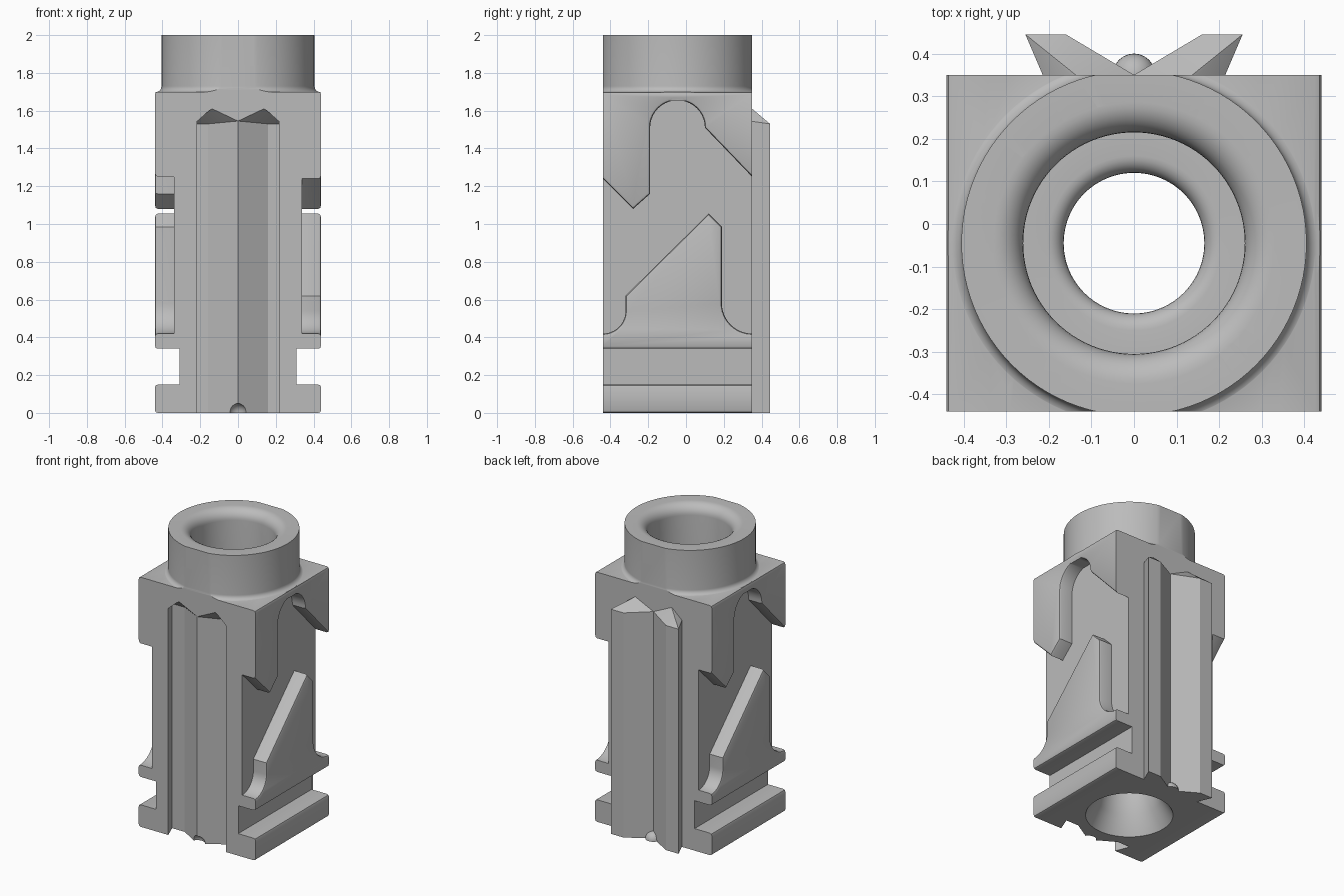
import bpy, bmesh, math
from mathutils import Vector

old = bpy.data.objects.get("Cube")
if old:
    bpy.data.objects.remove(old, do_unlink=True)

grey = bpy.data.materials.new("light_grey")
grey.use_nodes = True
colour = (0.5, 0.5, 0.5, 1)
grey.diffuse_color = colour
grey.node_tree.nodes["Principled BSDF"].inputs["Base Color"].default_value = colour

FRONT, BACK, SIDE, SHOULDER = -0.44, 0.35, 0.44, 1.70
MID = (FRONT + BACK) / 2


def make(name, bm):
    bmesh.ops.recalc_face_normals(bm, faces=bm.faces)
    mesh = bpy.data.meshes.new(name)
    bm.to_mesh(mesh)
    bm.free()
    mesh.materials.append(grey)
    ob = bpy.data.objects.new(name, mesh)
    bpy.context.collection.objects.link(ob)
    return ob


def combine(target, tool, operation):
    """Apply a boolean and discard the helper."""
    mod = target.modifiers.new("combine", 'BOOLEAN')
    mod.operation, mod.solver, mod.object = operation, 'EXACT', tool
    bpy.context.view_layer.objects.active = target
    bpy.ops.object.modifier_apply(modifier=mod.name)
    bpy.data.objects.remove(tool, do_unlink=True)


def prism(points, step):
    bm = bmesh.new()
    face = bm.faces.new([bm.verts.new(p) for p in points])
    out = bmesh.ops.extrude_face_region(bm, geom=[face])
    verts = [g for g in out["geom"] if isinstance(g, bmesh.types.BMVert)]
    bmesh.ops.translate(bm, verts=verts, vec=step)
    return bm


def arc(cx, cy, r, start, end, n=12):
    angles = [math.radians(start + (end - start) * i / n) for i in range(n + 1)]
    return [(cx + r * math.cos(a), cy + r * math.sin(a)) for a in angles]


def plate(name, outline, turned):
    """Raised side plate with softened outer rim; ends stay flush."""
    inner = 0.29
    bm = prism([(inner, y, z) for y, z in outline], (SIDE - inner, 0, 0))

    def rim(e):
        a, b = (v.co for v in e.verts)
        at_end = abs(a.y - b.y) < 1e-4 and min(abs(a.y - FRONT), abs(a.y - BACK)) < 1e-4
        return min(a.x, b.x) > SIDE - 1e-4 and not at_end

    bmesh.ops.bevel(bm, geom=[e for e in bm.edges if rim(e)], offset=0.015,
                    segments=2, profile=0.5, affect='EDGES')
    if turned:
        for v in bm.verts:
            v.co.x, v.co.y = -v.co.x, 2 * MID - v.co.y
    return make(name, bm)


def lathe(name, profile, steps=96):
    bm = bmesh.new()
    verts = [bm.verts.new((r, MID, z)) for r, z in profile]
    edges = [bm.edges.new(pair) for pair in zip(verts, verts[1:])]
    bmesh.ops.spin(bm, geom=verts + edges, cent=(0, MID, 0), axis=(0, 0, 1),
                   angle=math.tau, steps=steps, use_merge=True)
    bmesh.ops.remove_doubles(bm, verts=bm.verts, dist=1e-5)
    return make(name, bm)


def prong(name, side, face_y, root):
    """One half of the split dovetail, with a hipped top."""
    bm = bmesh.new()
    section = [(0, 0), (0.16, 0.095), (0.255, 0.095), (0.21, 0)]
    for x, y in section:
        for z in (-root if face_y < 0 else 0, 1.545 - 0.16 * y):
            bm.verts.new((side * x, face_y + y, z))
    bm.verts.new((side * 0.137, face_y, 1.61))
    # Carry the root through the body face
    for v in list(bm.verts):
        if abs(v.co.y - face_y) < 1e-5:
            bm.verts.new(v.co + Vector((0, -root, 0)))
    bmesh.ops.convex_hull(bm, input=bm.verts)
    return make(name, bm)


# Core with a slot across each side
half = [(0.34, 0), (0.34, 0.15), (0.31, 0.15), (0.31, 0.34), (0.34, 0.34), (0.34, SHOULDER)]
outline = half + [(-x, z) for x, z in reversed(half)]
body = make("body", prism([(x, FRONT, z) for x, z in outline], (0, BACK - FRONT, 0)))

# Raised plates, the same on both sides by a half turn
foot = [(FRONT, 0), (BACK, 0), (BACK, 0.15), (FRONT, 0.15)]
ramp = ([(FRONT, 0.34), (BACK, 0.34)] + arc(BACK, 0.58, 0.16, 270, 180)
        + [(0.19, 0.985), (0.12, 1.055), (-0.32, 0.62)] + arc(FRONT, 0.54, 0.12, 0, -90))
hood = ([(FRONT, SHOULDER), (FRONT, 1.24), (-0.28, 1.08), (-0.19, 1.16)]
        + arc(MID, 1.51, 0.145, 180, 0, 20) + [(BACK, 1.25), (BACK, SHOULDER)])
for turned in (False, True):
    for name, shape in (("foot", foot), ("ramp", ramp), ("hood", hood)):
        combine(body, plate(name, shape, turned), 'UNION')

# Round collar with a fillet, trimmed flush with front and back
collar = lathe("collar", [(0, 2), (0.405, 2)] + arc(0.437, 1.73, 0.032, 180, 270, 8)
               + [(0.437, 1.65), (0, 1.65)])
trim = make("trim", prism([(x, y, 1.5) for x, y in
                           ((-SIDE, FRONT), (SIDE, FRONT), (SIDE, BACK), (-SIDE, BACK))], (0, 0, 1)))
combine(collar, trim, 'INTERSECT')
# Keep the collar root inside the rounded shoulder
combine(body, collar, 'UNION')

# Stepped bore with a rounded mouth and a flared base
bore = lathe("bore", [(0, 2.1), (0.33, 2.1)] + arc(0.33, 1.93, 0.07, 90, 180, 8)
             + [(0.26, 1.2)] + arc(0.205, 1.16, 0.04, 90, 180, 6)
             + [(0.165, 0.28), (0.2, 0.12), (0.27, 0), (0.27, -0.1), (0, -0.1)])
combine(body, bore, 'DIFFERENCE')

# Dovetail groove in front, matching tongue behind
for side in (-1, 1):
    combine(body, prong("groove", side, FRONT, 0.02), 'DIFFERENCE')
    prong("tongue_" + ("left" if side > 0 else "right"), side, BACK, 0.01)

# Locating dimple in front, bump behind
for name, y in (("dimple", FRONT), ("bump", BACK)):
    bm = bmesh.new()
    bmesh.ops.create_uvsphere(bm, u_segments=24, v_segments=16, radius=0.05)
    bmesh.ops.translate(bm, verts=bm.verts, vec=(0, y, 0))
    if name == "bump":
        bmesh.ops.bisect_plane(bm, geom=bm.verts[:] + bm.edges[:] + bm.faces[:],
                               plane_co=(0, 0, 0), plane_no=(0, 0, -1), clear_outer=True)
        bmesh.ops.holes_fill(bm, edges=[e for e in bm.edges if e.is_boundary])
    ob = make(name, bm)
    if name == "dimple":
        combine(body, ob, 'DIFFERENCE')

# Smooth curves, sharp corners
for ob in [o for o in bpy.context.scene.objects if o.type == 'MESH' and grey.name in o.data.materials]:
    bpy.ops.object.select_all(action='DESELECT')
    ob.select_set(True)
    bpy.context.view_layer.objects.active = ob
    bpy.ops.object.shade_smooth_by_angle(angle=math.radians(30))
